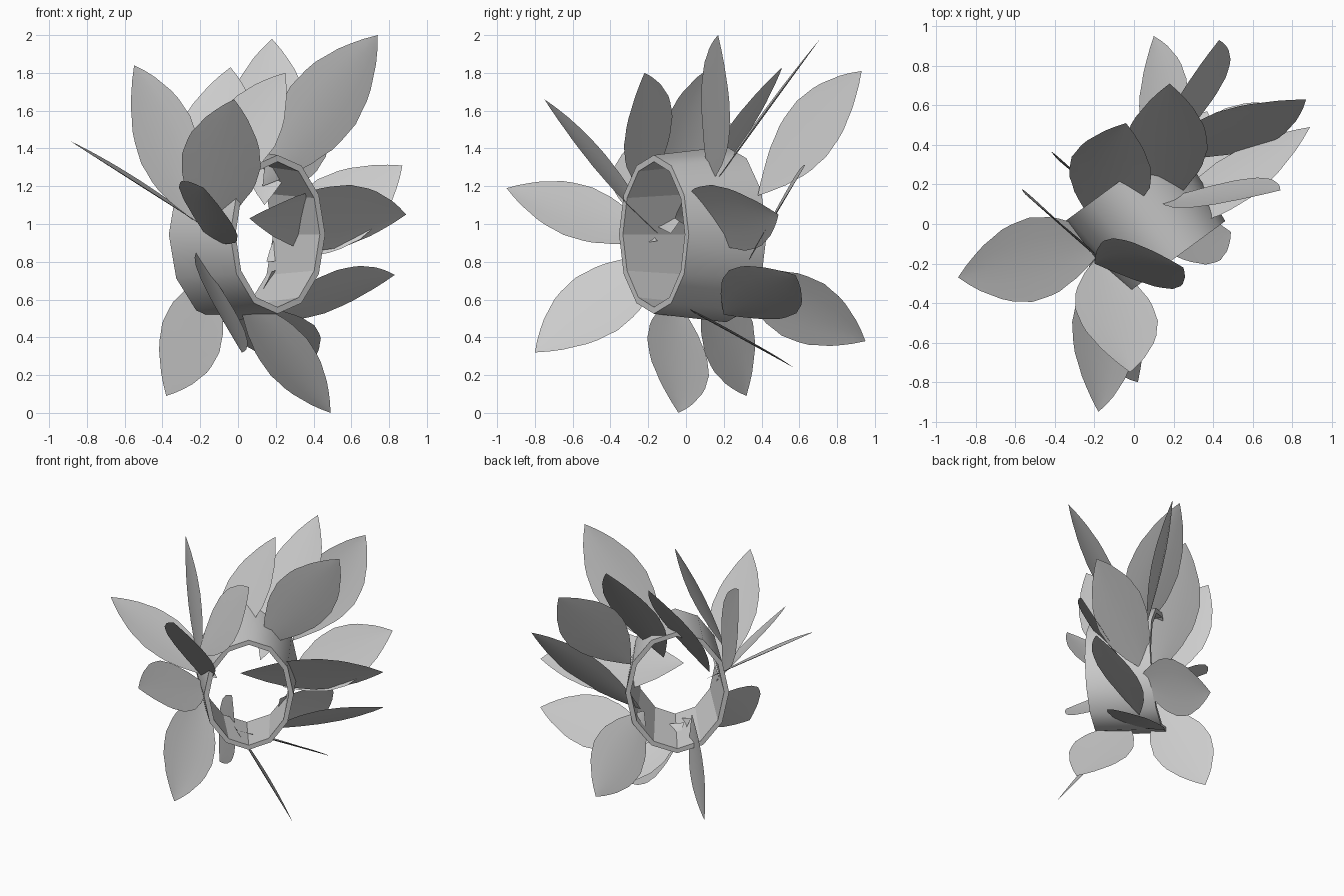
import bpy, bmesh, math
from mathutils import Vector

if "Cube" in bpy.data.objects:
    bpy.data.objects.remove(bpy.data.objects["Cube"])

grey = bpy.data.materials.new("plain_grey")
grey.diffuse_color = (0.6, 0.6, 0.6, 1)
grey.use_nodes = True
grey.node_tree.nodes["Principled BSDF"].inputs["Base Color"].default_value = grey.diffuse_color


def make_object(name, bm):
    me = bpy.data.meshes.new(name)
    bm.to_mesh(me)
    bm.free()
    me.materials.append(grey)
    ob = bpy.data.objects.new(name, me)
    bpy.context.collection.objects.link(ob)
    return ob


# Twelve-sided, slightly flared oval band
SIDES, WALL = 12, 0.035
side_dir = Vector((0.806, 0.592, 0)).normalized()
front = (Vector((0.21, -0.17, 0.945)), 0.312, 0.42)
back = (Vector((-0.076, 0.214, 0.945)), 0.36, 0.465)


def loop(bm, end, inset):
    centre, rw, rh = end
    verts = []
    for i in range(SIDES):
        a = 2 * math.pi * i / SIDES
        verts.append(bm.verts.new(centre + side_dir * (rw - inset) * math.sin(a)
                                  + Vector((0, 0, (rh - inset) * math.cos(a)))))
    return verts


bm = bmesh.new()
loops = [loop(bm, front, 0), loop(bm, back, 0), loop(bm, back, WALL), loop(bm, front, WALL)]
for k in range(4):
    a, b = loops[k], loops[(k + 1) % 4]
    for i in range(SIDES):
        j = (i + 1) % SIDES
        f = bm.faces.new((a[i], a[j], b[j], b[i]))
        f.smooth = (k == 0)          # only the outer wall is smooth
bmesh.ops.recalc_face_normals(bm, faces=bm.faces)
for e in bm.edges:
    e.smooth = all(f.smooth for f in e.link_faces)
make_object("band", bm)

# Leaf: pointed at both ends, slightly cupped, with a gently wavy edge
STEPS, HALF = 16, 0.21


def make_leaf(name, root, tip, roll):
    root, tip = Vector(root), Vector(tip)
    d = (tip - root).normalized()
    flat = d.cross(Vector((0, 0, 1))).normalized()
    up = flat.cross(d)
    r = math.radians(roll)           # roll turns the face about the midrib
    n = up * math.cos(r) + flat * math.sin(r)
    w = d.cross(n)
    bm = bmesh.new()
    rows = []
    for i in range(STEPS + 1):
        t = i / STEPS
        mid = root.lerp(tip, t)
        if i in (0, STEPS):
            rows.append([bm.verts.new(mid)])
            continue
        h = HALF * math.sin(math.pi * t ** 1.06) ** 0.9
        row = []
        for s in (-1, -0.5, 0, 0.5, 1):
            wave = 1 + 0.015 * math.sin(i * 2.4 + s)
            row.append(bm.verts.new(mid + w * (h * s * wave) + n * (0.06 * s * s * h)))
        rows.append(row)
    for a, b in zip(rows, rows[1:]):
        for k in range(4):
            if len(a) == 1:
                bm.faces.new((a[0], b[k + 1], b[k]))
            elif len(b) == 1:
                bm.faces.new((a[k], a[k + 1], b[0]))
            else:
                bm.faces.new((a[k], a[k + 1], b[k + 1], b[k]))
    for f in bm.faces:
        f.smooth = True
    make_object(name, bm)


# Each leaf: root, tip, roll in degrees
LEAVES = {
    "leaf_top_left": ((-.21, -.15, 1.0), (-.55, .15, 1.84), 90),
    "leaf_top_back": ((-.20, .0, 1.05), (-.04, .51, 1.83), 0),
    "leaf_top_tall": ((.14, .07, 1.1), (.18, .71, 1.98), 4),
    "leaf_top_front": ((-.20, -.20, 1.15), (.25, -.22, 1.80), -125),
    "leaf_top_right": ((.13, .12, 1.2), (.74, .17, 2.0), -73),
    "leaf_top_rear": ((.20, .38, 1.15), (.43, .93, 1.81), 64),
    "leaf_right_upper": ((.15, .33, .8), (.87, .63, 1.31), 54),
    "leaf_right_middle": ((.06, -.06, 1.03), (.89, .49, 1.05), 125),
    "leaf_right_lower": ((.12, .20, .52), (.83, .58, .73), -36),
    "leaf_rear_lower": ((.18, .25, .75), (.10, .95, .38), 128),
    "leaf_bottom_rear": ((.05, -.05, .58), (.37, .57, .24), -13),
    "leaf_bottom_right": ((.0, -.06, .62), (.49, -.04, 0), -38),
    "leaf_bottom_left": ((-.12, .10, .75), (-.38, .32, .09), 90),
    "leaf_front_lower": ((-.22, -.10, .85), (.02, -.80, .32), -46),
    "leaf_front_middle": ((-.15, -.15, .91), (-.18, -.95, 1.19), -42),
    "leaf_front_upper": ((-.17, -.15, .95), (-.02, -.75, 1.66), -23),
    "leaf_left": ((-.12, -.08, .95), (-.89, -.27, 1.44), -10),
}
for name, (root, tip, roll) in LEAVES.items():
    make_leaf(name, root, tip, roll)
